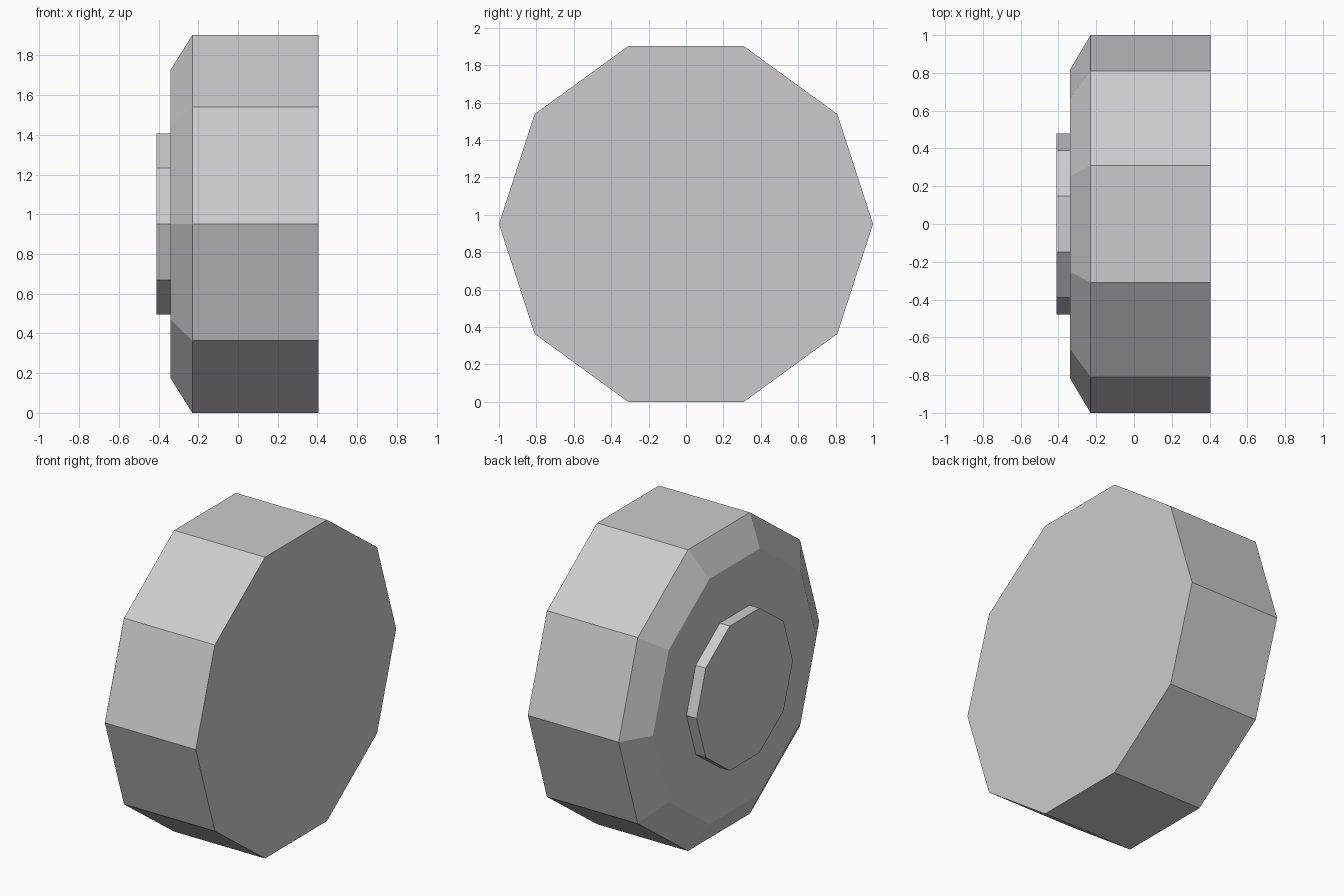
import bpy, bmesh, math

if "Cube" in bpy.data.objects:
    bpy.data.objects.remove(bpy.data.objects["Cube"])

SIDES = 10
CENTRE_Z = math.sin(math.radians(72))  # flat side rests on the ground

grey = bpy.data.materials.new("light_grey")
grey.diffuse_color = (0.6, 0.6, 0.6, 1)
grey.use_nodes = True
grey.node_tree.nodes["Principled BSDF"].inputs["Base Color"].default_value = grey.diffuse_color


def lathe_x(name, profile):
    """Closed ten-sided solid along x from (x, radius) rings."""
    bm = bmesh.new()
    rings = []
    for x, r in profile:
        ring = []
        for i in range(SIDES):
            a = math.tau * i / SIDES
            ring.append(bm.verts.new((x, r * math.cos(a), CENTRE_Z + r * math.sin(a))))
        rings.append(ring)
    for a, b in zip(rings, rings[1:]):
        for i in range(SIDES):
            j = (i + 1) % SIDES
            bm.faces.new((a[i], a[j], b[j], b[i]))
    bm.faces.new(rings[0])
    bm.faces.new(rings[-1])
    bmesh.ops.recalc_face_normals(bm, faces=bm.faces)
    mesh = bpy.data.meshes.new(name)
    bm.to_mesh(mesh)
    bm.free()
    mesh.materials.append(grey)
    obj = bpy.data.objects.new(name, mesh)
    bpy.context.collection.objects.link(obj)
    return obj


# Wheel body with one chamfered rim
lathe_x("wheel_body", [(-0.34, 0.815), (-0.23, 1.0), (0.405, 1.0)])

# Raised hub disc on the chamfered side
lathe_x("hub_disc", [(-0.41, 0.48), (-0.335, 0.48)])
